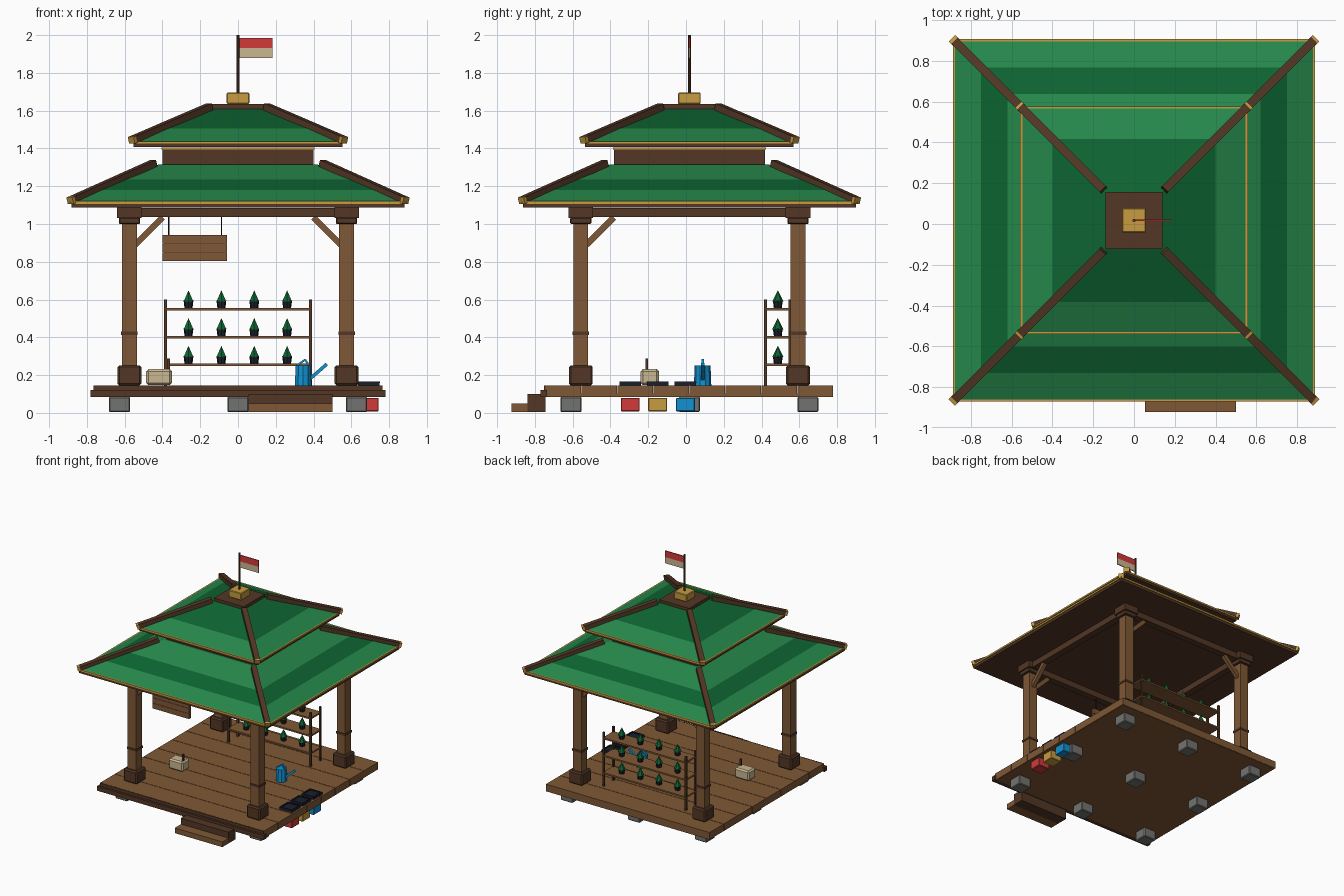
import bpy, bmesh, math
from mathutils import Vector, Matrix

if "Cube" in bpy.data.objects:
    bpy.data.objects.remove(bpy.data.objects["Cube"])

CY = 0.018  # pavilion centre in y


def lin(c):
    return c / 12.92 if c <= 0.04045 else ((c + 0.055) / 1.055) ** 2.4


def material(name, r, g, b):
    m = bpy.data.materials.new(name)
    m.diffuse_color = (lin(r), lin(g), lin(b), 1)
    m.use_nodes = True
    m.node_tree.nodes["Principled BSDF"].inputs["Base Color"].default_value = m.diffuse_color
    return m


WOOD = material("wood", 0.50, 0.345, 0.21)
DARK = material("dark wood", 0.325, 0.215, 0.145)
LIGHT_GREEN = material("light green", 0.145, 0.53, 0.29)
DEEP_GREEN = material("deep green", 0.05, 0.39, 0.195)
GOLD = material("gold", 0.78, 0.61, 0.25)
GRAY = material("stone gray", 0.45, 0.45, 0.44)
RED = material("red", 0.82, 0.23, 0.23)
CREAM = material("cream", 0.79, 0.72, 0.57)
BLUE = material("blue", 0.07, 0.57, 0.82)
BLACK = material("blue black", 0.10, 0.12, 0.17)


def finish(name, bm, mats, bevel=0):
    me = bpy.data.meshes.new(name)
    bm.to_mesh(me)
    bm.free()
    for m in mats:
        me.materials.append(m)
    ob = bpy.data.objects.new(name, me)
    bpy.context.collection.objects.link(ob)
    if bevel:
        mod = ob.modifiers.new("bevel", 'BEVEL')
        mod.width, mod.segments = bevel, 1
    return ob


def box(name, x0, x1, y0, y1, z0, z1, mat, bevel=0):
    bm = bmesh.new()
    m = Matrix.Translation(((x0 + x1) / 2, (y0 + y1) / 2, (z0 + z1) / 2))
    m = m @ Matrix.Diagonal((x1 - x0, y1 - y0, z1 - z0, 1))
    bmesh.ops.create_cube(bm, size=1, matrix=m)
    return finish(name, bm, [mat], bevel)


def block(name, x, y, half, z0, z1, mat, bevel=0):
    return box(name, x - half, x + half, y - half, y + half, z0, z1, mat, bevel)


def bar(name, p, q, width, height, mat):
    """Rectangular bar from p to q."""
    p, q = Vector(p), Vector(q)
    d = q - p
    m = Matrix.Translation((p + q) / 2) @ d.to_track_quat('X', 'Z').to_matrix().to_4x4()
    bm = bmesh.new()
    bmesh.ops.create_cube(bm, size=1, matrix=m @ Matrix.Diagonal((d.length, width, height, 1)))
    return finish(name, bm, [mat])


def cone(name, x, y, z0, z1, r0, r1, sides, mat):
    bm = bmesh.new()
    bmesh.ops.create_cone(bm, cap_ends=True, segments=sides, radius1=r0, radius2=r1,
                          depth=z1 - z0, matrix=Matrix.Translation((x, y, (z0 + z1) / 2)))
    return finish(name, bm, [mat])


def hipped_roof(name, rings, bands):
    """Square rings (half size, z) joined by colour bands."""
    bm = bmesh.new()
    loops = [[bm.verts.new((sx * h, CY + sy * h, z))
              for sx, sy in ((-1, -1), (1, -1), (1, 1), (-1, 1))] for h, z in rings]
    for k, band in enumerate(bands):
        for i in range(4):
            j = (i + 1) % 4
            f = bm.faces.new((loops[k][i], loops[k][j], loops[k + 1][j], loops[k + 1][i]))
            f.material_index = band
    bm.faces.new(loops[0][::-1])
    bm.faces.new(loops[-1])
    return finish(name, bm, [LIGHT_GREEN, DEEP_GREEN])


CORNERS = [(sx, sy) for sx in (-1, 1) for sy in (-1, 1)]

# Foundation stones
for x in (-0.627, 0, 0.627):
    for y in (-0.627, 0, 0.627):
        block("foundation_stone", x, CY + y, 0.056, 0.004, 0.085, GRAY, 0.006)

# Deck: base slab, planks along x, front fascia and nosing
box("deck_base", -0.76, 0.76, -0.74, 0.775, 0.083, 0.102, WOOD)
N = 8
w = 1.525 / N
for i in range(N):
    y = -0.745 + i * w
    box("deck_plank", -0.765, 0.765, y + 0.002, y + w - 0.002, 0.085, 0.145, WOOD)
box("front_fascia", -0.78, 0.78, -0.77, -0.735, 0.083, 0.121, DARK)
box("front_nosing", -0.765, 0.765, -0.752, -0.744, 0.121, 0.145, DARK)

# Entry steps
box("lower_step", 0.055, 0.5, -0.923, -0.84, 0.006, 0.05, WOOD)
box("upper_step", 0.055, 0.5, -0.84, -0.745, 0.006, 0.1, DARK)

# Corner posts with bases, bands, capitals and braces
for sx, sy in CORNERS:
    x, y = sx * 0.575, CY + sy * 0.575
    block("post_base", x, y, 0.063, 0.145, 0.252, DARK, 0.01)
    block("post", x, y, 0.039, 0.25, 1.0, WOOD)
    block("post_band", x, y, 0.044, 0.413, 0.431, DARK)
    block("post_capital", x, y, 0.056, 1.0, 1.035, DARK, 0.005)
    block("beam_joint", x, y, 0.065, 1.033, 1.088, DARK)
    bar("side_brace", (x - sx * 0.03, y, 0.89), (x - sx * 0.175, y, 1.035), 0.03, 0.032, WOOD)
    if sy < 0:
        bar("front_brace", (x, y + 0.03, 0.89), (x, y + 0.175, 1.035), 0.03, 0.032, WOOD)

# Ring beams
for s in (-1, 1):
    box("cross_beam", -0.64, 0.64, CY + s * 0.575 - 0.028, CY + s * 0.575 + 0.028, 1.036, 1.085, DARK)
    box("long_beam", s * 0.575 - 0.028, s * 0.575 + 0.028, CY - 0.64, CY + 0.64, 1.036, 1.085, DARK)

# Lower roof, neck, upper roof
block("lower_soffit", 0, CY, 0.882, 1.087, 1.108, DARK)
block("lower_gold_trim", 0, CY, 0.889, 1.107, 1.121, GOLD)
hipped_roof("lower_roof", [(0.88, 1.12), (0.75, 1.18), (0.62, 1.236), (0.42, 1.315)], [0, 1, 0])
block("roof_neck", 0, CY, 0.4, 1.28, 1.397, DARK)
block("neck_gold_trim", 0, CY, 0.405, 1.395, 1.406, GOLD)
block("upper_soffit", 0, CY, 0.552, 1.408, 1.426, DARK)
block("upper_gold_trim", 0, CY, 0.558, 1.425, 1.438, GOLD)
hipped_roof("upper_roof", [(0.55, 1.437), (0.4, 1.505), (0.14, 1.61)], [0, 1])

# Hip ridges with gold end caps
for sx, sy in CORNERS:
    for h0, z0, h1, z1 in ((0.88, 1.127, 0.445, 1.322), (0.555, 1.447, 0.15, 1.621)):
        p = Vector((sx * h0, CY + sy * h0, z0))
        q = Vector((sx * h1, CY + sy * h1, z1))
        d = (q - p).normalized()
        bar("hip_ridge", p, q, 0.042, 0.036, DARK)
        bar("ridge_end_cap", p - d * 0.014, p + d * 0.004, 0.044, 0.036, GOLD)

# Roof cap, finial, flag
block("roof_cap", 0, CY, 0.14, 1.604, 1.635, DARK)
block("finial", 0, CY, 0.06, 1.635, 1.695, GOLD, 0.005)
cone("flag_pole", 0, CY, 1.69, 2.0, 0.008, 0.008, 8, DARK)
box("flag_upper", 0.008, 0.183, CY - 0.004, CY + 0.004, 1.932, 1.985, RED)
box("flag_lower", 0.008, 0.183, CY - 0.004, CY + 0.004, 1.88, 1.932, CREAM)

# Hanging sign of three boards
for i in range(3):
    z = 0.805 + i * 0.046
    box("sign_board", -0.4, -0.057, -0.572, -0.545, z, z + 0.044, WOOD)
box("sign_backing", -0.395, -0.062, -0.565, -0.55, 0.81, 0.937, DARK)
for x in (-0.367, -0.087):
    cone("sign_cord", x, -0.557, 0.935, 1.04, 0.004, 0.004, 6, BLACK)

# Plant shelf
for x in (-0.384, 0.384):
    for y in (0.422, 0.55):
        block("shelf_leg", x, y, 0.008, 0.145, 0.6, DARK)
for z in (0.255, 0.402, 0.549):
    box("shelf_board", -0.388, 0.388, 0.415, 0.557, z - 0.007, z + 0.006, WOOD)
    for x in (-0.262, -0.088, 0.086, 0.26):
        cone("plant_pot", x, 0.486, z + 0.006, z + 0.045, 0.021, 0.026, 8, BLACK)
        cone("plant_leaves", x, 0.486, z + 0.04, z + 0.1, 0.03, 0.0, 6, DEEP_GREEN)

# Chest with a small stick handle
box("chest", -0.486, -0.35, -0.24, -0.143, 0.147, 0.232, CREAM, 0.012)
block("chest_handle", -0.368, -0.207, 0.007, 0.22, 0.287, DARK)

# Watering can
cone("watering_can", 0.345, 0.088, 0.145, 0.25, 0.046, 0.042, 10, BLUE)
bar("can_spout", (0.375, 0.088, 0.175), (0.47, 0.088, 0.258), 0.018, 0.018, BLUE)
bar("can_handle", (0.305, 0.088, 0.245), (0.355, 0.088, 0.282), 0.014, 0.01, BLUE)
bar("can_handle_front", (0.355, 0.088, 0.282), (0.38, 0.088, 0.245), 0.014, 0.01, BLUE)

# Seed trays on the deck edge and crates below them
for y, mat in ((-0.295, RED), (-0.15, GOLD), (-0.003, BLUE)):
    box("crate", 0.643, 0.745, y - 0.05, y + 0.05, 0.008, 0.08, mat, 0.004)
    box("seed_tray", 0.635, 0.75, y - 0.057, y + 0.057, 0.145, 0.158, BLACK)
    for s in (-1, 1):
        box("tray_rim", 0.635, 0.75, y + s * 0.053 - 0.005, y + s * 0.053 + 0.005, 0.157, 0.166, BLACK)
        x = 0.6925 + s * 0.053
        box("tray_rim_end", x - 0.005, x + 0.005, y - 0.05, y + 0.05, 0.157, 0.166, BLACK)
